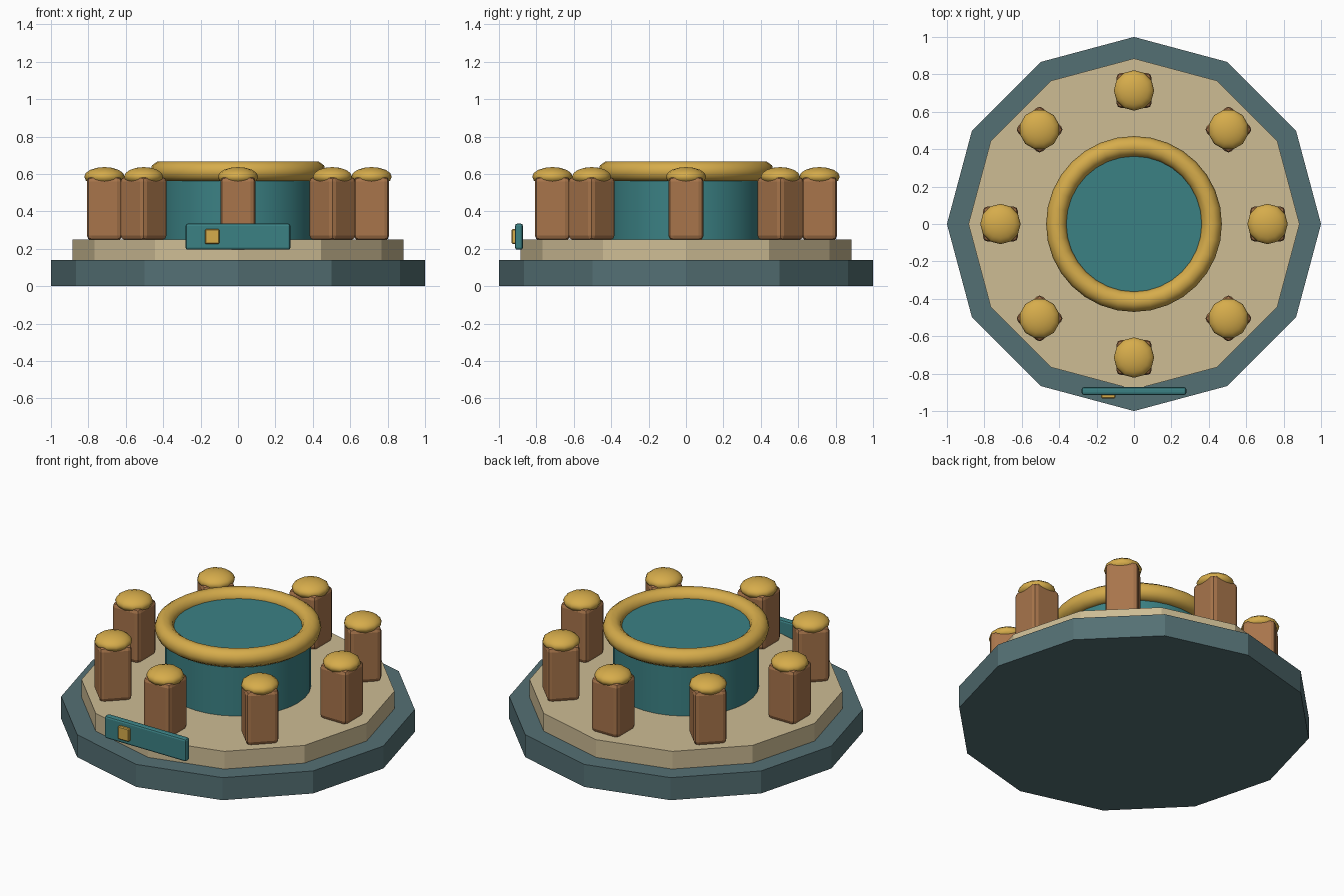
import bpy, math

if "Cube" in bpy.data.objects:
    bpy.data.objects.remove(bpy.data.objects["Cube"])

def srgb(h):
    out = []
    for i in (0, 2, 4):
        c = int(h[i:i + 2], 16) / 255
        out.append(c / 12.92 if c <= 0.04045 else ((c + 0.055) / 1.055) ** 2.4)
    return (*out, 1)

def material(name, h):
    m = bpy.data.materials.new(name)
    m.diffuse_color = srgb(h)
    m.use_nodes = True
    m.node_tree.nodes["Principled BSDF"].inputs["Base Color"].default_value = m.diffuse_color
    return m

SLATE = material("slate", "547074")
SAND = material("sand", "CDBC94")
TEAL = material("teal", "3B8184")
WOOD = material("wood", "A8754B")
GOLD = material("gold", "D6AC4B")

def finish(name, mat, smooth=None):
    o = bpy.context.object
    o.name = name
    o.data.materials.append(mat)
    if smooth:
        bpy.ops.object.shade_smooth_by_angle(angle=math.radians(smooth))
    return o

def cylinder(name, mat, n, r, z0, z1, smooth=None):
    bpy.ops.mesh.primitive_cylinder_add(vertices=n, radius=r, depth=z1 - z0,
                                        location=(0, 0, (z0 + z1) / 2))
    return finish(name, mat, smooth)

def box(name, mat, size, loc, bevel, segments=2, rot=0):
    bpy.ops.mesh.primitive_cube_add(size=1, location=loc, rotation=(0, 0, rot))
    o = bpy.context.object
    o.scale = size
    bpy.ops.object.transform_apply(location=False, rotation=False, scale=True)
    b = o.modifiers.new("bevel", 'BEVEL')
    b.width, b.segments = bevel, segments
    return finish(name, mat)

# Twelve-sided stepped base
cylinder("base_plinth", SLATE, 12, 1.0, 0, 0.14)
cylinder("base_step", SAND, 12, 0.885, 0.14, 0.25)

# Central drum and its rim
cylinder("drum", TEAL, 32, 0.412, 0.25, 0.62, 30)
bpy.ops.mesh.primitive_torus_add(major_radius=0.415, minor_radius=0.055,
                                 major_segments=32, minor_segments=10,
                                 location=(0, 0, 0.614))
finish("drum_rim", GOLD, 50)

# Ring of eight posts with domed caps
for i in range(8):
    a = i * math.pi / 4
    x, y = 0.714 * math.cos(a), 0.714 * math.sin(a)
    box(f"post_{i}", WOOD, (0.188, 0.188, 0.34), (x, y, 0.415), 0.026, 2, a)
    bpy.ops.mesh.primitive_uv_sphere_add(segments=12, ring_count=8, radius=0.108,
                                         location=(x, y, 0.585), rotation=(0, 0, a))
    bpy.context.object.scale = (1, 1, 0.48)
    finish(f"post_cap_{i}", GOLD, 50)

# Front plaque with small inlay
box("plaque", TEAL, (0.56, 0.042, 0.14), (0, -0.893, 0.265), 0.012)
box("plaque_inlay", GOLD, (0.076, 0.03, 0.08), (-0.138, -0.917, 0.265), 0.005, 1)
